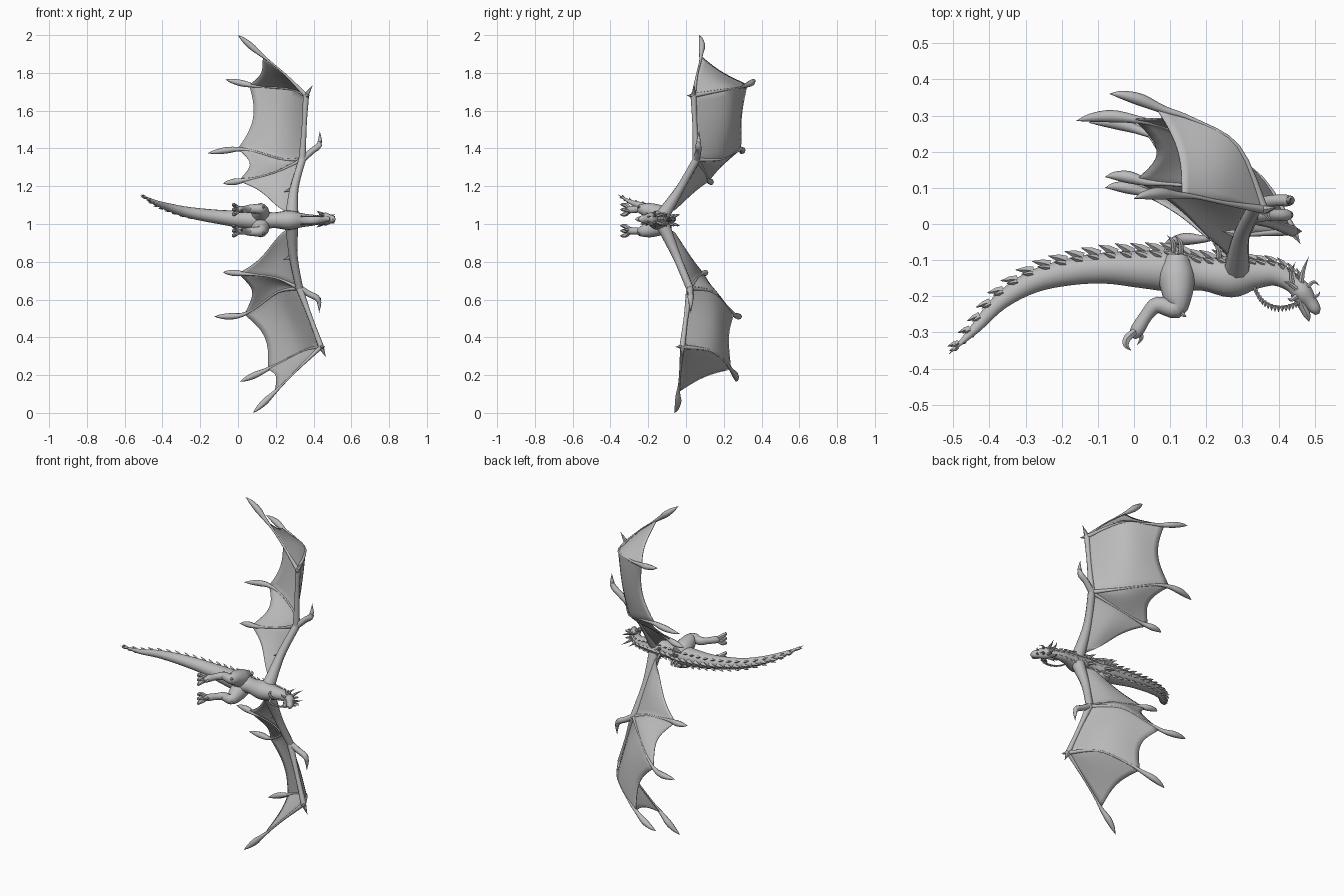
import bpy, bmesh, math
from mathutils import Vector

cube = bpy.data.objects.get("Cube")
if cube:
    bpy.data.objects.remove(cube, do_unlink=True)

grey = bpy.data.materials.new("stone grey")
grey.use_nodes = True
grey.diffuse_color = (0.5, 0.5, 0.5, 1)
grey.node_tree.nodes["Principled BSDF"].inputs["Base Color"].default_value = (0.5, 0.5, 0.5, 1)

MID = 1.02  # height of the body's plane of symmetry
Z = Vector((0, 0, 1))


def curve(pts, t):
    """Point on a smooth curve through pts (any dimension), t from 0 to 1."""
    n = len(pts) - 1
    i = min(int(t * n), n - 1)
    f = t * n - i
    a, b, c, d = (pts[min(max(k, 0), n)] for k in (i - 1, i, i + 1, i + 2))
    return [0.5 * (2 * q + (r - p) * f + (2 * p - 5 * q + 4 * r - s) * f * f
                   + (3 * q - p - 3 * r + s) * f ** 3) for p, q, r, s in zip(a, b, c, d)]


def add_tube(bm, pts, sides=8, steps=4, wide=1.0, ref=Z):
    """Tapered limb through (x, y, z, radius) points; wide stretches it along ref."""
    n = (len(pts) - 1) * steps
    samples = [curve(pts, k / n) for k in range(n + 1)]
    pos = [Vector(s[:3]) for s in samples]
    rings = []
    for k, p in enumerate(pos):
        tan = (pos[min(k + 1, n)] - pos[max(k - 1, 0)]).normalized()
        u = ref - tan * ref.dot(tan)
        if u.length < 0.2:
            u = Vector((0, 1, 0)) - tan * tan.y
        u.normalize()
        v = tan.cross(u)
        r = max(samples[k][3], 0.0006)
        rings.append([bm.verts.new(p + r * (u * wide * math.cos(a) + v * math.sin(a)))
                      for a in (2 * math.pi * j / sides for j in range(sides))])
    for a, b in zip(rings, rings[1:]):
        for j in range(sides):
            bm.faces.new((a[j], a[j - 1], b[j - 1], b[j]))
    bm.faces.new(rings[0])
    bm.faces.new(rings[-1][::-1])


def finish(name, bm, angle=50):
    bmesh.ops.recalc_face_normals(bm, faces=bm.faces)
    me = bpy.data.meshes.new(name)
    bm.to_mesh(me)
    bm.free()
    me.materials.append(grey)
    ob = bpy.data.objects.new(name, me)
    bpy.context.collection.objects.link(ob)
    bpy.ops.object.select_all(action='DESELECT')
    ob.select_set(True)
    bpy.context.view_layer.objects.active = ob
    bpy.ops.object.shade_smooth_by_angle(angle=math.radians(angle))
    return ob


def tube(name, pts, **kw):
    bm = bmesh.new()
    add_tube(bm, pts, **kw)
    return finish(name, bm)


# Body from tail tip to the back of the skull
spine = [(-0.512, -0.36, 1.155, 0.0), (-0.44, -0.29, 1.115, 0.014), (-0.37, -0.215, 1.09, 0.023),
         (-0.28, -0.16, 1.065, 0.031), (-0.18, -0.133, 1.048, 0.037), (-0.08, -0.122, 1.035, 0.043),
         (0.02, -0.125, 1.025, 0.052), (0.11, -0.13, MID, 0.058), (0.19, -0.138, MID, 0.046),
         (0.27, -0.145, MID, 0.058), (0.335, -0.138, MID, 0.042), (0.39, -0.138, MID, 0.033),
         (0.435, -0.16, 1.024, 0.027), (0.46, -0.19, 1.026, 0.022)]
tube("body", spine, sides=16, wide=0.9)

# Head: skull with snout, and an open lower jaw
tube("skull", [(0.43, -0.15, 1.024, 0.018), (0.462, -0.185, 1.026, 0.03), (0.487, -0.215, 1.026, 0.021),
               (0.502, -0.237, 1.026, 0.016), (0.507, -0.25, 1.026, 0.006)], sides=10, wide=1.15)
tube("lower_jaw", [(0.452, -0.19, 1.026, 0.02), (0.468, -0.228, 1.026, 0.013),
                   (0.48, -0.255, 1.026, 0.009), (0.485, -0.27, 1.026, 0.0)], wide=1.3)

# Horns and cheek spikes in mirrored pairs
bm = bmesh.new()
horns = [((0.462, -0.165), (0.468, -0.13), (0.484, -0.09), 0.016, 0.030, 0.009),
         ((0.475, -0.18), (0.497, -0.16), (0.514, -0.172), 0.014, 0.024, 0.007),
         ((0.44, -0.17), (0.435, -0.135), (0.447, -0.105), 0.02, 0.036, 0.008),
         ((0.485, -0.205), (0.508, -0.198), (0.515, -0.185), 0.01, 0.016, 0.006),
         ((0.45, -0.18), (0.43, -0.165), (0.415, -0.16), 0.026, 0.045, 0.008),
         ((0.45, -0.2), (0.435, -0.21), (0.425, -0.205), 0.022, 0.036, 0.008)]
for a, b, c, near, far, r in horns:
    for s in (-1, 1):
        z = MID + 0.006
        add_tube(bm, [(*a, z + s * near, r), (*b, z + s * (near + far) / 2, r * 0.7),
                      (*c, z + s * far, 0)], sides=6)
finish("horns", bm)

# Overlapping back plates, a tall centre row and a low row on each side
bm = bmesh.new()
for k in range(28):
    t = 0.03 + 0.9 * k / 27
    x, y, z, r = curve(spine, t)
    ahead = Vector(curve(spine, t + 0.01)[:3]) - Vector((x, y, z))
    ahead.normalize()
    up = Z.cross(ahead).normalized()
    size = 0.55 + 0.45 * math.sin(math.pi * min(t * 1.1, 1))
    for lean, scale in ((0, 1), (-0.7, 0.65), (0.7, 0.65)):
        out = up * math.cos(lean) + Z * math.sin(lean)
        base = Vector((x, y, z)) + out * r * 0.9
        h = 0.024 * size * scale
        tip = base + out * h - ahead * h * 1.5
        add_tube(bm, [(*(base + ahead * h * 0.6), h * 0.6), (*(base + out * h * 0.5 - ahead * h * 0.3), h * 0.45),
                      (*tip, 0)], sides=4, steps=1)
finish("back_plates", bm, 30)

# Barbs along both sides of the tail end
bm = bmesh.new()
for k in range(7):
    x, y, z, r = curve(spine, 0.03 + 0.022 * k)
    add_tube(bm, [(x, y, z, 0.008), (x - 0.006, y - r - 0.002, z, 0.007),
                  (x - 0.022, y - r - 0.008, z, 0)], sides=4, steps=1)
finish("tail_barbs", bm, 30)

# Beaded strap under the throat, with hanging points
bm = bmesh.new()
strap = [(0.335, -0.178), (0.355, -0.21), (0.39, -0.228), (0.43, -0.226), (0.462, -0.21)]
for s in (-1, 1):
    for k in range(17):
        x, y = curve(strap, k / 16)
        add_tube(bm, [(x, y + 0.004, MID + s * 0.02, 0.004), (x, y - 0.004, MID + s * 0.02, 0.005),
                      (x, y - 0.014, MID + s * 0.02, 0)], sides=5, steps=1)
    add_tube(bm, [(x, y, MID + s * 0.02, 0.003) for x, y in strap], sides=5)
finish("throat_strap", bm)

# Spurs on the back above the hips and between the shoulders
bm = bmesh.new()
for x, y in ((0.11, -0.07), (0.13, -0.07), (0.235, -0.09)):
    for s in (-1, 1):
        add_tube(bm, [(x, y - 0.01, MID + s * 0.015, 0.008), (x - 0.002, y + 0.02, MID + s * 0.025, 0.007),
                      (x - 0.018, y + 0.038, MID + s * 0.03, 0)], sides=6)
finish("back_spurs", bm)

# Hind legs, mirrored, each with three front toes and a heel claw
for s, side in ((1, "left"), (-1, "right")):
    def at(x, y, dz, r):
        return (x, y, MID + s * dz, r)
    tube(side + "_leg", [at(0.12, -0.085, 0.026, 0.03), at(0.118, -0.14, 0.03, 0.05), at(0.12, -0.195, 0.05, 0.042),
                         at(0.115, -0.235, 0.06, 0.027), at(0.065, -0.224, 0.06, 0.023), at(0.035, -0.252, 0.058, 0.018),
                         at(0.008, -0.295, 0.056, 0.019), at(-0.004, -0.314, 0.056, 0.009)], sides=12)
    bm = bmesh.new()
    for spread in (-0.022, 0, 0.022):
        add_tube(bm, [at(0.006, -0.295, 0.056 + spread * 0.3, 0.01), at(-0.018, -0.315, 0.056 + spread, 0.012),
                      at(-0.022, -0.335, 0.056 + spread * 1.2, 0.009), at(-0.008, -0.35, 0.056 + spread * 1.2, 0)], sides=6)
    add_tube(bm, [at(0.01, -0.29, 0.056, 0.01), at(0.02, -0.315, 0.05, 0.007), at(0.008, -0.335, 0.05, 0)], sides=6)
    add_tube(bm, [at(0.115, -0.23, 0.065, 0.015), at(0.137, -0.252, 0.07, 0.006), at(0.145, -0.256, 0.07, 0)], sides=6)
    finish(side + "_toes", bm)

# Wings: shoulder, wrist and knuckle joints, then fingers as (outer points, end of web)
wings = {
    "left": dict(
        shoulder=(0.285, -0.12, 1.05), elbow=(0.298, -0.03, 1.19), wrist=(0.34, 0.055, 1.34), knuckle=(0.36, 0.04, 1.68),
        fingers=[([(0.24, 0.06, 1.80), (0.13, 0.08, 1.89), (0.0, 0.07, 2.0)], 0.66),
                 ([(0.275, 0.23, 1.715), (0.10, 0.31, 1.73), (-0.068, 0.36, 1.765)], 0.74),
                 ([(0.22, 0.2, 1.345), (0.03, 0.285, 1.395), (-0.16, 0.285, 1.375)], 0.72),
                 ([(0.20, 0.10, 1.275), (0.05, 0.115, 1.235), (-0.08, 0.13, 1.215)], 0.77)],
        root=(0.235, -0.06, 1.075), thumb=[(0.39, 0.065, 1.385), (0.43, 0.065, 1.42), (0.433, 0.07, 1.49)],
        spur=(0.395, 0.045, 1.735)),
    "right": dict(
        shoulder=(0.285, -0.12, 0.99), elbow=(0.293, -0.05, 0.83), wrist=(0.325, 0.02, 0.66), knuckle=(0.44, -0.02, 0.35),
        fingers=[([(0.31, -0.03, 0.225), (0.2, -0.04, 0.115), (0.08, -0.06, 0.0)], 0.68),
                 ([(0.34, 0.14, 0.325), (0.165, 0.235, 0.235), (0.01, 0.265, 0.165)], 0.68),
                 ([(0.2, 0.15, 0.635), (0.04, 0.25, 0.525), (-0.125, 0.28, 0.51)], 0.68),
                 ([(0.2, 0.06, 0.715), (0.05, 0.085, 0.735), (-0.08, 0.1, 0.745)], 0.77)],
        root=(0.235, -0.06, 0.955), thumb=[(0.375, 0.025, 0.63), (0.425, 0.025, 0.6), (0.43, 0.025, 0.53)],
        spur=(0.465, -0.02, 0.295))}

for side, w in wings.items():
    S, E, W, J = w["shoulder"], w["elbow"], w["wrist"], w["knuckle"]
    tube(side + "_wing_arm", [(*S, 0.036), (*E, 0.023), (*W, 0.02)], sides=10, steps=6)
    tube(side + "_wing_hand", [(*W, 0.02), (*[(a + b) / 2 for a, b in zip(W, J)], 0.013), (*J, 0.016)])

    # Finger bones swell before the hooked tip
    bm = bmesh.new()
    lines = []
    for (pts, cut), start in zip(w["fingers"], (J, J, W, W)):
        line = [start] + pts
        lines.append((line, cut))
        bone = []
        for t, r in ((0, 0.012), (0.3, 0.006), (0.55, 0.006), (0.7, 0.011), (0.81, 0.017), (0.91, 0.011), (1, 0)):
            x, y, z = curve(line, t)
            hook = 0.008 * math.sin(math.pi * max(0, t - 0.7) / 0.3)
            bone.append((x, y + hook, z, r))
        add_tube(bm, bone)
    finish(side + "_wing_fingers", bm)

    # Thumb claw, with smaller spurs at elbow and knuckle
    bm = bmesh.new()
    a, b, c = w["thumb"]
    add_tube(bm, [(*W, 0.018), (*a, 0.016), (*b, 0.015), (*c, 0)])
    add_tube(bm, [(*J, 0.015), (*w["spur"], 0)], sides=6)
    add_tube(bm, [(*J, 0.015), (J[0] + 0.02, J[1] - 0.035, J[2], 0)], sides=6)
    add_tube(bm, [(*E, 0.018), (E[0] - 0.055, E[1] + 0.01, E[2] - 0.02, 0)], sides=6)
    finish(side + "_wing_claws", bm)

    # Webs lofted between neighbouring fingers, each with its own scalloped free edge
    lines.append(([S, [(p + q) / 2 for p, q in zip(S, w["root"])], w["root"]], 1.0))
    bm = bmesh.new()
    rows, cols = 12, 10
    for (la, ca), (lb, cb), dip in zip(lines, lines[1:], (0.06, 0.09, 0.12, 0.1)):
        grid = []
        for i in range(cols + 1):
            s = i / cols
            bow = math.sin(math.pi * s)
            strip = []
            for k in range(rows + 1):
                u = k / rows
                p = Vector(curve(la, u * (ca - dip * bow)))
                q = Vector(curve(lb, u * (cb - dip * bow)))
                strip.append(bm.verts.new(p.lerp(q, s) + Vector((0, 0.015 * bow * math.sin(math.pi * u), 0))))
            grid.append(strip)
        for g, h in zip(grid, grid[1:]):
            for k in range(rows):
                bm.faces.new((g[k], g[k + 1], h[k + 1], h[k]))
    bmesh.ops.remove_doubles(bm, verts=bm.verts, dist=0.0005)
    web = finish(side + "_wing_web", bm)
    skin = web.modifiers.new("thickness", 'SOLIDIFY')
    skin.thickness = 0.004
    skin.offset = 0
